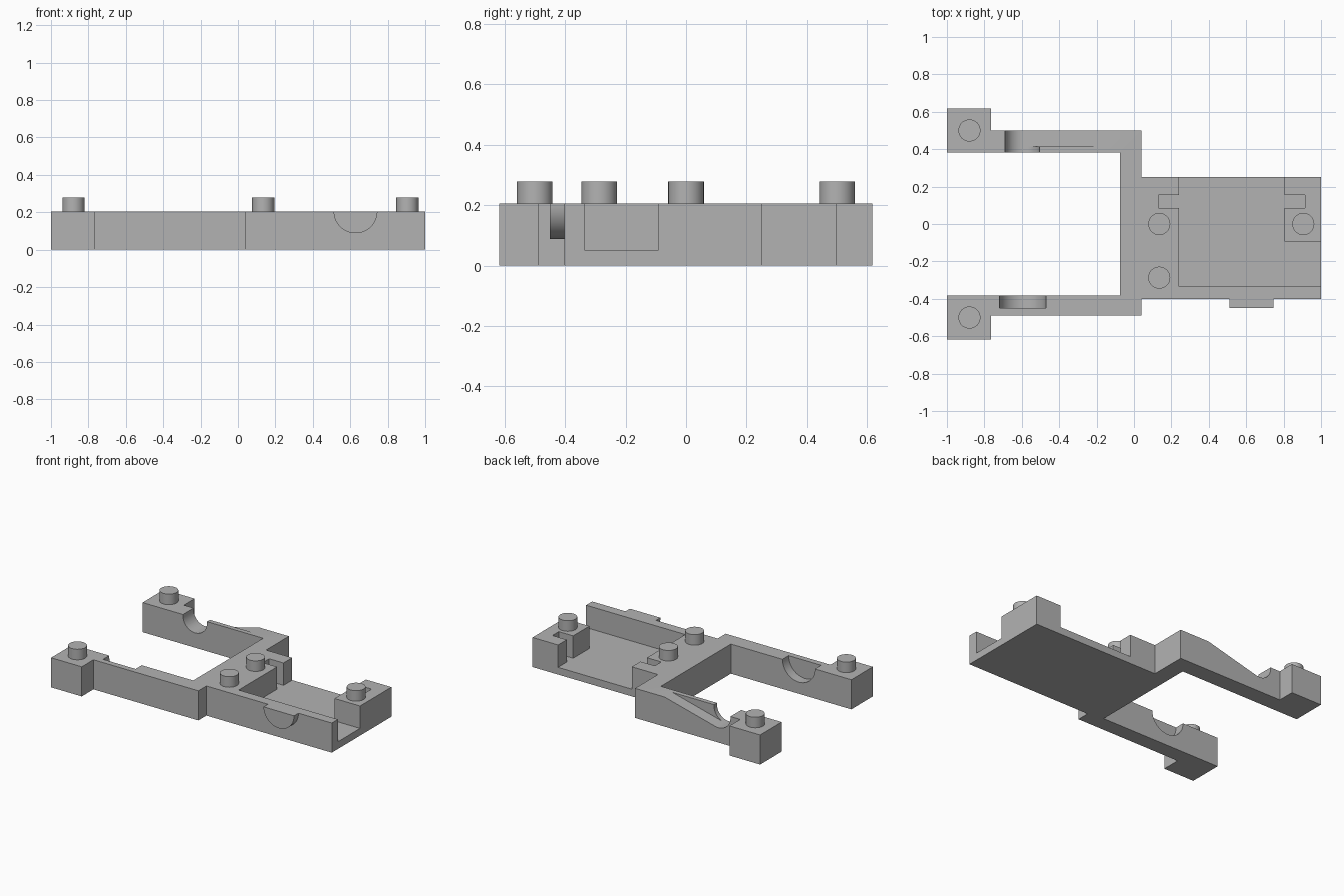
import bpy, bmesh, math
from mathutils import Vector

cube = bpy.data.objects.get("Cube")
if cube:
    bpy.data.objects.remove(cube, do_unlink=True)

grey = bpy.data.materials.new("plain grey")
grey.use_nodes = True
grey.diffuse_color = (0.45, 0.45, 0.45, 1)
grey.node_tree.nodes["Principled BSDF"].inputs["Base Color"].default_value = grey.diffuse_color

TOP = 0.205


def prism(name, points, low, high, axis="z"):
    """Extrude a plan (axis z) or an x-z side profile (axis y)."""
    bm = bmesh.new()
    place = (lambda a, b: (a, b, low)) if axis == "z" else (lambda a, b: (a, low, b))
    face = bm.faces.new([bm.verts.new(place(a, b)) for a, b in points])
    out = bmesh.ops.extrude_face_region(bm, geom=[face])
    shift = Vector((0, 0, high - low)) if axis == "z" else Vector((0, high - low, 0))
    bmesh.ops.translate(bm, vec=shift, verts=[v for v in out["geom"] if isinstance(v, bmesh.types.BMVert)])
    bmesh.ops.recalc_face_normals(bm, faces=bm.faces)
    mesh = bpy.data.meshes.new(name)
    bm.to_mesh(mesh)
    bm.free()
    mesh.materials.append(grey)
    obj = bpy.data.objects.new(name, mesh)
    bpy.context.collection.objects.link(obj)
    return obj


def arc(cx, cz, r, start=180, end=360, steps=24):
    angles = [math.radians(start + (end - start) * i / steps) for i in range(steps + 1)]
    return [(cx + r * math.cos(a), cz + r * math.sin(a)) for a in angles]


def select(obj):
    bpy.ops.object.select_all(action="DESELECT")
    obj.select_set(True)
    bpy.context.view_layer.objects.active = obj


def cut(target, cutter):
    cutter.hide_render = True
    mod = target.modifiers.new("cut", "BOOLEAN")
    mod.operation, mod.solver, mod.object = "DIFFERENCE", "EXACT", cutter
    select(target)
    bpy.ops.object.modifier_apply(modifier=mod.name)
    bpy.data.objects.remove(cutter, do_unlink=True)


def smooth(obj):
    select(obj)
    bpy.ops.object.shade_smooth_by_angle(angle=math.radians(30))


# Fork-shaped frame with two arms and a wide tray
frame = prism("frame", [
    (-1, -.618), (-.765, -.618), (-.765, -.49), (.04, -.49), (.04, -.402), (1, -.402),
    (1, .25), (.04, .25), (.04, .5), (-.765, .5), (-.765, .618), (-1, .618),
    (-1, .383), (-.075, .383), (-.075, -.383), (-1, -.383)], 0, TOP)

# Tray pocket, open at the back and the end, with two facing slots
cut(frame, prism("pocket_cutter", [
    (.24, -.335), (1.1, -.335), (1.1, -.093), (.805, -.093), (.805, .085), (.915, .085),
    (.915, .155), (.805, .155), (.805, .35), (.24, .35), (.24, .155), (.13, .155),
    (.13, .085), (.24, .085)], .05, .3))

# Blind half-round recess in the inner face of the front arm
cut(frame, prism("recess_cutter", arc(-.595, TOP, .125) + [(-.47, .3), (-.72, .3)], -.45, -.3, "y"))

# Through notch in the back arm, then a ramp behind a thin inner lip
nx, nz, nr = -.5975, .195, .0925
cut(frame, prism("notch_cutter", arc(nx, nz, nr) + [(nx + nr, .3), (nx - nr, .3)], .3, .6, "y"))
cut(frame, prism("ramp_cutter", arc(nx, nz, nr, 180, 283, 16) + [(-.185, TOP), (-.185, .3), (nx - nr, .3)],
                 .415, .6, "y"))
smooth(frame)

# Half-round boss on the front wall
smooth(prism("front_boss", arc(.628, TOP, .117), -.45, -.39, "y"))

# Locating pegs
for name, x, y in [("back_arm_peg", -.88, .5), ("front_arm_peg", -.88, -.5), ("tray_peg", .135, 0),
                   ("tray_front_peg", .135, -.287), ("end_peg", .905, 0)]:
    peg = prism(name, arc(x, y, .059, 0, 360, 32)[:-1], TOP - .02, .278)
    smooth(peg)
